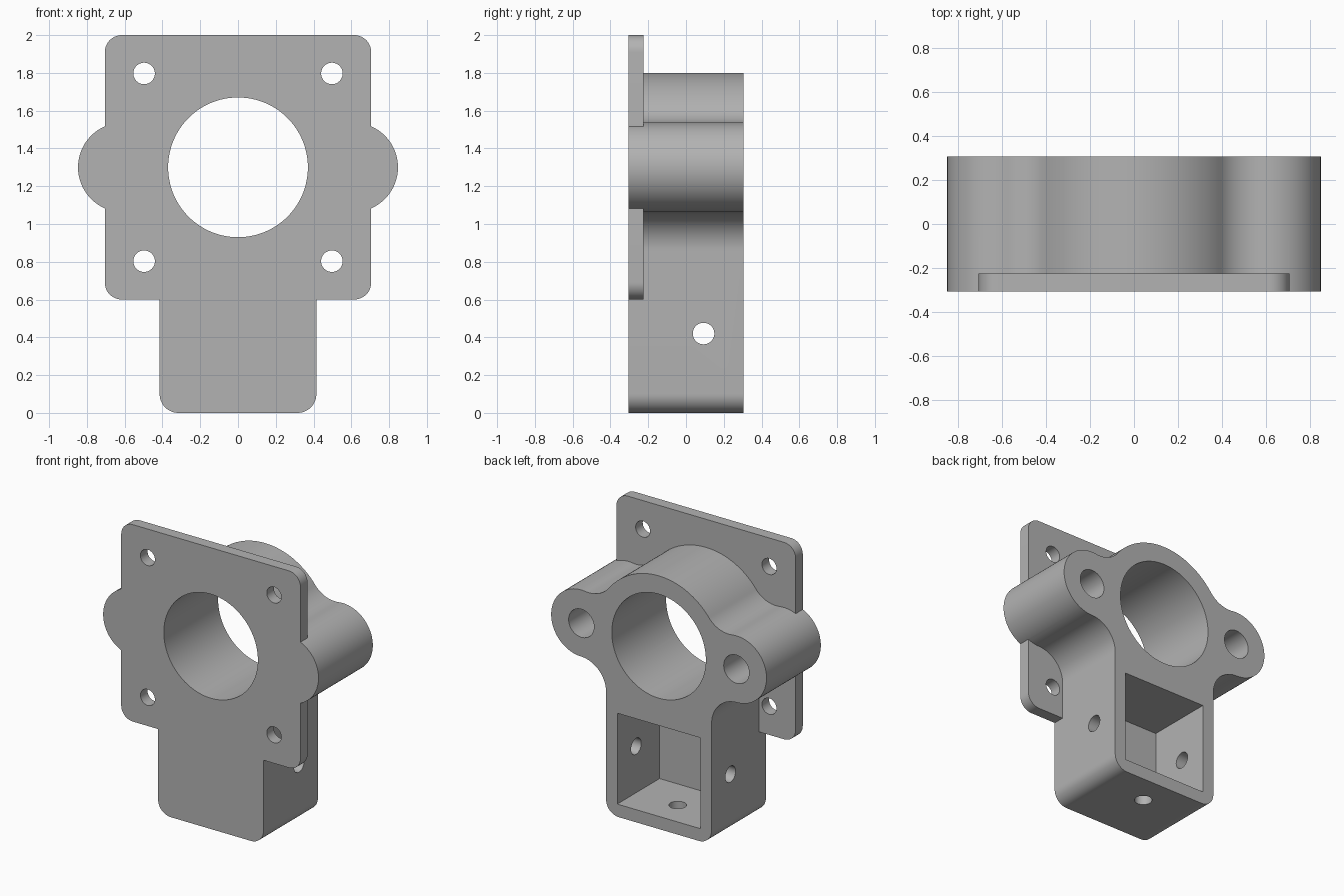
import bpy, bmesh
from math import radians, degrees, cos, sin, atan2, sqrt, hypot
from mathutils import Matrix

cube = bpy.data.objects.get("Cube")
if cube:
    bpy.data.objects.remove(cube, do_unlink=True)

# Main dimensions
BACK, FRONT = 0.305, -0.305
AXIS_Z = 1.3
RING_R, BORE_R = 0.5, 0.37
EAR_X, EAR_R, EAR_HOLE_R = 0.61, 0.237, 0.1
POST_X, POST_CORNER = 0.415, 0.1
FILLET = 0.2
SCREW_R = 0.057
SCREW_Y, SCREW_Z = 0.093, 0.42

grey = bpy.data.materials.new("plain grey")
grey.use_nodes = True
colour = (0.45, 0.45, 0.45, 1)
grey.diffuse_color = colour
grey.node_tree.nodes["Principled BSDF"].inputs["Base Color"].default_value = colour


def arc(cx, cz, r, start, end, steps=24):
    """Points on an arc, angles in degrees."""
    angles = [radians(start + (end - start) * i / steps) for i in range(steps + 1)]
    return [(cx + r * cos(a), cz + r * sin(a)) for a in angles]


def make_object(name, bm):
    bmesh.ops.recalc_face_normals(bm, faces=bm.faces)
    mesh = bpy.data.meshes.new(name)
    bm.to_mesh(mesh)
    bm.free()
    mesh.materials.append(grey)
    obj = bpy.data.objects.new(name, mesh)
    bpy.context.collection.objects.link(obj)
    return obj


def extrude_half(name, half, y0, y1):
    """Mirror a right-hand outline (top to bottom) and extrude it along y."""
    outline = half + [(-x, z) for x, z in reversed(half) if x > 1e-5]
    bm = bmesh.new()
    face = bm.faces.new([bm.verts.new((x, y0, z)) for x, z in outline])
    grown = bmesh.ops.extrude_face_region(bm, geom=[face])["geom"]
    verts = [v for v in grown if isinstance(v, bmesh.types.BMVert)]
    bmesh.ops.translate(bm, verts=verts, vec=(0, y1 - y0, 0))
    return make_object(name, bm)


def cylinder(name, centre, r, length, axis, sides=48):
    turn = {"x": Matrix.Rotation(radians(90), 4, "Y"),
            "y": Matrix.Rotation(radians(90), 4, "X"),
            "z": Matrix.Identity(4)}[axis]
    bm = bmesh.new()
    bmesh.ops.create_cone(bm, cap_ends=True, segments=sides, radius1=r, radius2=r,
                          depth=length, matrix=Matrix.Translation(centre) @ turn)
    return make_object(name, bm)


def box(name, x, y0, y1, z0, z1):
    bm = bmesh.new()
    size = Matrix.Diagonal((2 * x, y1 - y0, z1 - z0, 1))
    place = Matrix.Translation((0, (y0 + y1) / 2, (z0 + z1) / 2))
    bmesh.ops.create_cube(bm, size=1, matrix=place @ size)
    return make_object(name, bm)


def boolean(target, tool, operation):
    """Apply a boolean and discard the tool object."""
    tool.hide_render = True
    mod = target.modifiers.new(operation.lower(), "BOOLEAN")
    mod.operation, mod.solver, mod.object = operation, "EXACT", tool
    bpy.context.view_layer.objects.active = target
    bpy.ops.object.modifier_apply(modifier=mod.name)
    bpy.data.objects.remove(tool, do_unlink=True)


# Body outline: ring, concave blend, ear, concave blend, post
reach, ear_reach = RING_R + FILLET, EAR_R + FILLET
fx = (EAR_X ** 2 + reach ** 2 - ear_reach ** 2) / (2 * EAR_X)
fz = sqrt(reach ** 2 - fx ** 2)
ring_end = degrees(atan2(fz, fx))
ear_start = degrees(atan2(fz, fx - EAR_X))
gx = POST_X + FILLET
gz = -sqrt(ear_reach ** 2 - (gx - EAR_X) ** 2)
ear_end = degrees(atan2(gz, gx - EAR_X))

half = [(0, AXIS_Z + RING_R)]
half += arc(0, AXIS_Z, RING_R, 90, ring_end)[1:]
half += arc(fx, AXIS_Z + fz, FILLET, ring_end + 180, ear_start + 180)[1:]
half += arc(EAR_X, AXIS_Z, EAR_R, ear_start, ear_end, 40)[1:]
half += arc(gx, AXIS_Z + gz, FILLET, ear_end + 180, 180)[1:]
half += arc(POST_X - POST_CORNER, POST_CORNER, POST_CORNER, 0, -90, 12)
body = extrude_half("bearing_bracket", half, FRONT, BACK)

# Front mounting plate with rounded corners
px, pr, bottom, top = 0.705, 0.09, 0.6, 2.0
plate_half = arc(px - pr, top - pr, pr, 90, 0, 12) + arc(px - pr, bottom + pr, pr, 0, -90, 12)
boolean(body, extrude_half("mounting_plate", plate_half, FRONT, -0.225), "UNION")

# Central bore and plate holes
boolean(body, cylinder("bore", (0, 0, AXIS_Z), BORE_R, 1, "y", 96), "DIFFERENCE")
for side in (-1, 1):
    for level in (-1, 1):
        centre = (side * 0.497, FRONT, AXIS_Z + level * 0.497)
        boolean(body, cylinder("plate_hole", centre, SCREW_R, 0.4, "y"), "DIFFERENCE")
    # Blind holes in the ears, open at the back
    boolean(body, cylinder("ear_hole", (side * EAR_X, BACK, AXIS_Z), EAR_HOLE_R, 0.95, "y"),
            "DIFFERENCE")

# Square pocket in the post, with side and bottom screw holes
boolean(body, box("pocket", 0.327, -0.17, BACK + 0.1, 0.09, 0.736), "DIFFERENCE")
boolean(body, cylinder("side_holes", (0, SCREW_Y, SCREW_Z), SCREW_R, 1.2, "x"), "DIFFERENCE")
boolean(body, cylinder("bottom_hole", (0, SCREW_Y, 0), SCREW_R, 0.4, "z"), "DIFFERENCE")

# Smooth curved walls, sharp rims
bpy.ops.object.select_all(action="DESELECT")
body.select_set(True)
bpy.context.view_layer.objects.active = body
bpy.ops.object.shade_smooth_by_angle(angle=radians(30))
